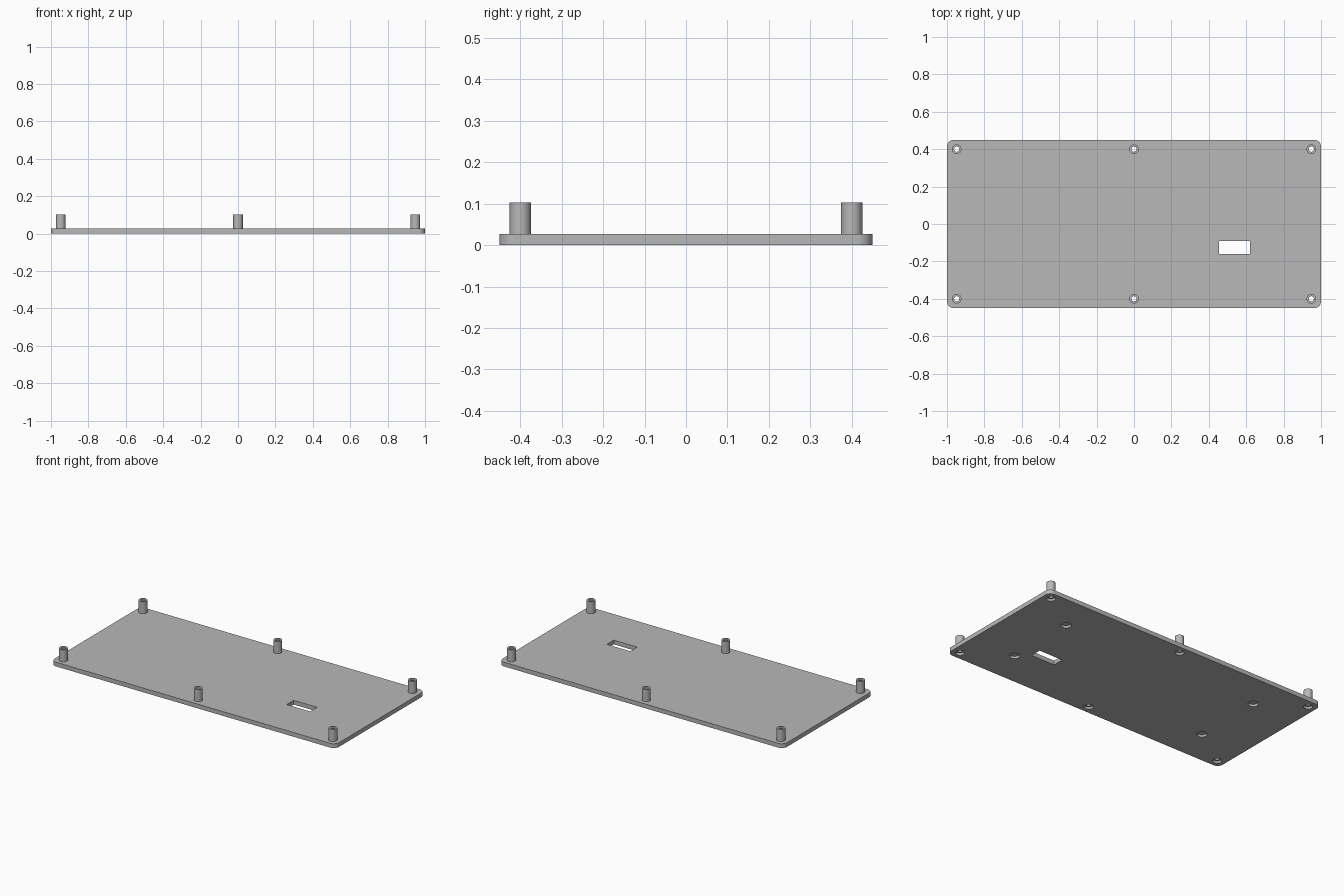
import bpy, bmesh
from math import sin, cos, pi

cube = bpy.data.objects.get("Cube")
if cube:
    bpy.data.objects.remove(cube, do_unlink=True)

THICK, TOP = 0.027, 0.103
POST_R, HOLE_R, BORE_R = 0.0255, 0.014, 0.026
BORE_DEPTH = 0.014
SEGMENTS = 40

grey = bpy.data.materials.new("plain grey")
grey.use_nodes = True
colour = (0.48, 0.48, 0.48, 1)
grey.diffuse_color = colour
grey.node_tree.nodes["Principled BSDF"].inputs["Base Color"].default_value = colour


def make_object(name, bm):
    bmesh.ops.recalc_face_normals(bm, faces=bm.faces)
    mesh = bpy.data.meshes.new(name)
    bm.to_mesh(mesh)
    bm.free()
    mesh.materials.append(grey)
    obj = bpy.data.objects.new(name, mesh)
    bpy.context.collection.objects.link(obj)
    return obj


def activate(obj):
    bpy.ops.object.select_all(action='DESELECT')
    obj.select_set(True)
    bpy.context.view_layer.objects.active = obj


def lathe(bm, profile, x, y, tube=False):
    """Revolve (radius, z) points; a tube joins its last ring to its first."""
    rings = [[bm.verts.new((x + r * cos(2 * pi * i / SEGMENTS),
                            y + r * sin(2 * pi * i / SEGMENTS), z))
              for i in range(SEGMENTS)] for r, z in profile]
    pairs = list(zip(rings, rings[1:]))
    if tube:
        pairs.append((rings[-1], rings[0]))
    else:
        bm.faces.new(rings[0])
        bm.faces.new(rings[-1])
    for a, b in pairs:
        for i in range(SEGMENTS):
            j = (i + 1) % SEGMENTS
            bm.faces.new((a[i], a[j], b[j], b[i]))


def box(bm, x0, x1, y0, y1, z0, z1):
    verts = bmesh.ops.create_cube(bm, size=1)["verts"]
    bmesh.ops.scale(bm, vec=(x1 - x0, y1 - y0, z1 - z0), verts=verts)
    bmesh.ops.translate(bm, vec=((x0 + x1) / 2, (y0 + y1) / 2, (z0 + z1) / 2), verts=verts)


post_spots = [(x, y) for x in (-0.948, 0, 0.948) for y in (-0.4, 0.4)]
foot_spots = [(x, y) for x in (-0.69, 0.69) for y in (-0.225, 0.225)]

# Base plate with rounded corners
bm = bmesh.new()
box(bm, -1, 1, -0.45, 0.45, 0, THICK)
uprights = [e for e in bm.edges if abs(e.verts[0].co.z - e.verts[1].co.z) > THICK / 2]
bmesh.ops.bevel(bm, geom=uprights, offset=0.037, segments=10, profile=0.5, affect='EDGES')
plate = make_object("base_plate", bm)

# Cutter: stepped screw holes, blind foot recesses and the slot
bm = bmesh.new()
for x, y in post_spots:
    lathe(bm, [(BORE_R, -0.02), (BORE_R, BORE_DEPTH),
               (HOLE_R, BORE_DEPTH), (HOLE_R, 0.05)], x, y)
for x, y in foot_spots:
    lathe(bm, [(0.03, -0.02), (0.03, BORE_DEPTH)], x, y)
box(bm, 0.455, 0.62, -0.16, -0.09, -0.02, 0.05)
cutter = make_object("hole_cutter", bm)
cutter.hide_render = True

cut = plate.modifiers.new("holes", 'BOOLEAN')
cut.operation = 'DIFFERENCE'
cut.solver = 'EXACT'
cut.object = cutter
activate(plate)
bpy.ops.object.modifier_apply(modifier=cut.name)
bpy.data.objects.remove(cutter, do_unlink=True)
bpy.ops.object.shade_smooth_by_angle()

# Hollow posts along both long edges
for n, (x, y) in enumerate(post_spots, 1):
    bm = bmesh.new()
    lathe(bm, [(POST_R, THICK), (POST_R, TOP), (HOLE_R, TOP), (HOLE_R, THICK)], x, y, tube=True)
    activate(make_object(f"post_{n}", bm))
    bpy.ops.object.shade_smooth_by_angle()
